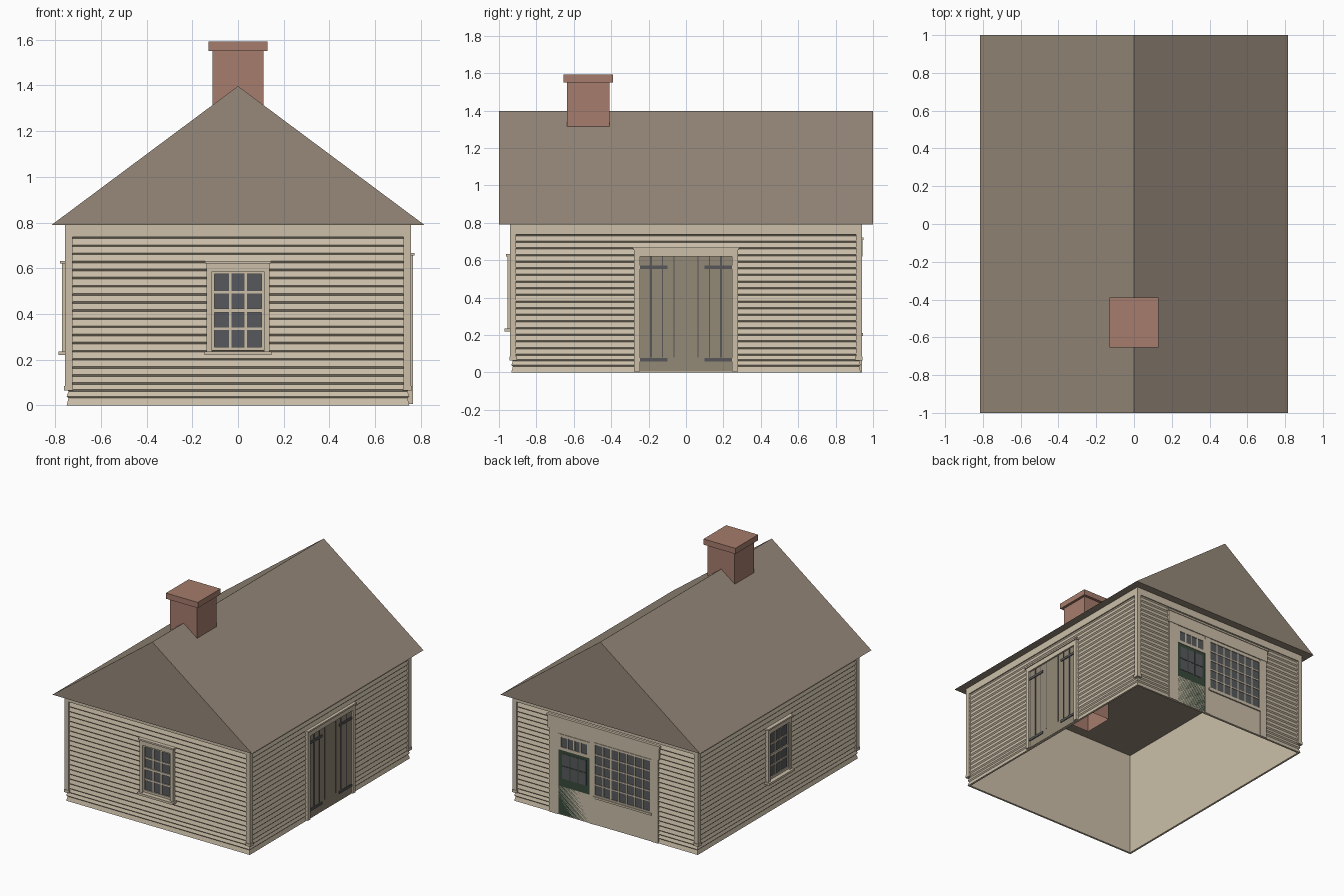
import bpy, bmesh

cube = bpy.data.objects.get("Cube")
if cube:
    bpy.data.objects.remove(cube, do_unlink=True)


def material(name, rgb):
    lin = [((c / 255 + 0.055) / 1.055) ** 2.4 for c in rgb] + [1]
    m = bpy.data.materials.new(name)
    m.use_nodes = True
    m.diffuse_color = lin
    bsdf = m.node_tree.nodes["Principled BSDF"]
    bsdf.inputs["Base Color"].default_value = lin
    bsdf.inputs["Roughness"].default_value = 0.9
    return m


TAN = material("tan paint", (204, 191, 169))
ROOF = material("roof shingle", (150, 137, 121))
BRICK = material("chimney brick", (166, 124, 108))
WOOD = material("weathered wood", (146, 136, 117))
IRON = material("dark iron", (87, 87, 90))
GLASS = material("window glass", (87, 89, 92))
GREEN = material("green paint", (57, 74, 60))


def finish(name, bm, mat):
    bmesh.ops.recalc_face_normals(bm, faces=bm.faces)
    mesh = bpy.data.meshes.new(name)
    bm.to_mesh(mesh)
    bm.free()
    mesh.materials.append(mat)
    ob = bpy.data.objects.new(name, mesh)
    bpy.context.collection.objects.link(ob)
    return ob


def add_box(bm, lo, hi):
    verts = bmesh.ops.create_cube(bm, size=1)["verts"]
    for v in verts:
        for i in range(3):
            v.co[i] = (lo[i] + hi[i]) / 2 + v.co[i] * (hi[i] - lo[i])


def boxes(name, mat, side, items):
    """Boxes on a wall: (u0, u1, z0, z1, depth0, depth1), depth from the house centre."""
    bm = bmesh.new()
    sign = 1 if side in ("right", "back") else -1
    for u0, u1, z0, z1, d0, d1 in items:
        d0, d1 = sorted((sign * d0, sign * d1))
        if side in ("front", "back"):
            add_box(bm, (u0, d0, z0), (u1, d1, z1))
        else:
            add_box(bm, (d0, u0, z0), (d1, u1, z1))
    return finish(name, bm, mat)


def ring_shell(name, rings, mat):
    """Skin of stacked rectangles (half x, half y, z)."""
    bm = bmesh.new()
    loops = [[bm.verts.new((sx * x, sy * y, z))
              for sx, sy in ((-1, -1), (1, -1), (1, 1), (-1, 1))] for x, y, z in rings]
    for a, b in zip(loops, loops[1:]):
        for i in range(4):
            j = (i + 1) % 4
            bm.faces.new((a[i], a[j], b[j], b[i]))
    return finish(name, bm, mat)


# Walls: lapped boards outside, plain inside, open below
HX, HY, EAVE = 0.75, 0.934, 0.79
rings = [(HX - 0.015, HY - 0.015, EAVE), (HX - 0.015, HY - 0.015, 0), (HX, HY, 0)]
for z in [0.035, 0.065] + [0.095 + 0.0355 * i for i in range(19)]:
    rings += [(HX - 0.008, HY - 0.008, z - 0.004), (HX, HY, z + 0.004)]
rings.append((HX - 0.005, HY - 0.005, EAVE))
ring_shell("lapped_walls", rings, TAN)

# Corner boards and frieze
for side, half, d in (("front", 0.757, 0.94), ("back", 0.757, 0.94),
                      ("right", 0.94, 0.757), ("left", 0.94, 0.757)):
    trim = [(-half, half, 0.737, EAVE, d - 0.02, d)]
    for s in (-1, 1):
        u0, u1 = sorted((s * half, s * (half - 0.032)))
        trim.append((u0, u1, 0.065, 0.737, d - 0.02, d))
        trim.append((u0 - 0.004, u1 + 0.004, 0.065, 0.085, d - 0.02, d + 0.004))
    boxes(side + "_trim", TAN, side, trim)

# Roof prism with closed soffit
bm = bmesh.new()
ends = [[bm.verts.new((x, y, z)) for x, z in ((-0.815, EAVE), (0.815, EAVE), (0, 1.397))]
        for y in (-1, 1)]
for end in ends:
    bm.faces.new(end)
for i in range(3):
    j = (i + 1) % 3
    bm.faces.new((ends[0][i], ends[0][j], ends[1][j], ends[1][i]))
finish("roof", bm, ROOF)

# Chimney, open at its lower end
bm = bmesh.new()
add_box(bm, (-0.111, -0.635, 0.63), (0.111, -0.41, 1.55))
bm.faces.ensure_lookup_table()
bmesh.ops.delete(bm, geom=[min(bm.faces, key=lambda f: f.calc_center_median().z)],
                 context='FACES_ONLY')
finish("chimney_shaft", bm, BRICK)
bm = bmesh.new()
add_box(bm, (-0.13, -0.655, 1.55), (0.13, -0.39, 1.592))
finish("chimney_cap", bm, BRICK)


def grid_bars(u0, u1, z0, z1, cols, rows, w, d0, d1):
    bars = []
    for i in range(1, cols):
        u = u0 + (u1 - u0) * i / cols
        bars.append((u - w / 2, u + w / 2, z0, z1, d0, d1))
    for i in range(1, rows):
        z = z0 + (z1 - z0) * i / rows
        bars.append((u0, u1, z - w / 2, z + w / 2, d0, d1))
    return bars


def frame(u0, u1, z0, z1, w, d0, d1):
    return [(u0, u0 + w, z0, z1, d0, d1), (u1 - w, u1, z0, z1, d0, d1),
            (u0 + w, u1 - w, z0, z0 + w, d0, d1), (u0 + w, u1 - w, z1 - w, z1, d0, d1)]


# Sash windows on the front and left walls
for side, d in (("front", HY), ("left", HX)):
    b = d - 0.01
    boxes(side + "_window_glass", GLASS, side, [(-0.105, 0.105, 0.25, 0.58, b, d + 0.002)])
    boxes(side + "_window_sash", TAN, side,
          frame(-0.118, 0.118, 0.24, 0.59, 0.016, b, d + 0.01)
          + grid_bars(-0.102, 0.102, 0.256, 0.574, 3, 4, 0.011, b, d + 0.008)
          + [(-0.102, 0.102, 0.406, 0.424, b, d + 0.01)])
    boxes(side + "_window_casing", TAN, side, [
        (-0.137, -0.114, 0.235, 0.62, b, d + 0.02),
        (0.114, 0.137, 0.235, 0.62, b, d + 0.02),
        (-0.114, 0.114, 0.586, 0.62, b, d + 0.02),
        (-0.145, 0.145, 0.62, 0.632, b, d + 0.028),
        (-0.147, 0.147, 0.22, 0.236, b, d + 0.036)])

# Plank double door on the right wall
boxes("plank_door", WOOD, "right", [(-0.25, 0.25, 0.005, 0.622, HX - 0.01, HX + 0.003)])
seams, straps = [], []
for s in (-1, 1):
    for u, w in ((0.187, 0.011), (0.125, 0.006), (0.064, 0.004)):
        seams.append((s * u - w / 2, s * u + w / 2, 0.08, 0.62, HX, HX + 0.005))
    for z in (0.067, 0.563):
        u0, u1 = sorted((s * 0.247, s * 0.1))
        straps.append((u0, u1, z - 0.009, z + 0.009, HX, HX + 0.009))
boxes("plank_door_seams", IRON, "right", seams)
boxes("plank_door_straps", IRON, "right", straps)
boxes("plank_door_casing", TAN, "right", [
    (-0.277, -0.247, 0.005, 0.62, HX - 0.01, HX + 0.015),
    (0.247, 0.277, 0.005, 0.62, HX - 0.01, HX + 0.015),
    (-0.277, 0.277, 0.62, 0.657, HX - 0.01, HX + 0.015),
    (-0.284, 0.284, 0.655, 0.667, HX - 0.01, HX + 0.022)])

# Shop front on the back wall
B = HY - 0.01
boxes("shop_panel", TAN, "back", [
    (-0.42, 0.46, 0.0, 0.21, B, HY + 0.002), (-0.42, 0.46, 0.595, 0.64, B, HY + 0.002),
    (0.09, 0.13, 0.0, 0.62, B, HY + 0.006)])
boxes("shop_pilasters", TAN, "back", [
    (0.385, 0.46, 0.0, 0.62, B, HY + 0.006), (-0.43, -0.375, 0.0, 0.62, B, HY + 0.006),
    (-0.375, 0.1, 0.195, 0.21, B, HY + 0.012)])
boxes("shop_header", TAN, "back", [
    (-0.44, 0.47, 0.62, 0.71, B, HY + 0.009), (-0.447, 0.477, 0.708, 0.722, B, HY + 0.014)])
boxes("shop_window_glass", GLASS, "back", [(-0.37, 0.09, 0.21, 0.6, B, HY + 0.001)])
boxes("shop_window_sash", TAN, "back",
      frame(-0.38, 0.1, 0.208, 0.606, 0.014, B, HY + 0.006)
      + grid_bars(-0.366, 0.086, 0.222, 0.592, 7, 5, 0.009, B, HY + 0.005))

# Green door with a glazed top and a transom above
boxes("green_door", GREEN, "back", [(0.13, 0.385, 0.005, 0.48, B, HY + 0.002)])
boxes("green_door_glass", GLASS, "back", [(0.158, 0.357, 0.27, 0.455, HY, HY + 0.004)])
boxes("green_door_bars", GREEN, "back",
      grid_bars(0.158, 0.357, 0.27, 0.455, 3, 2, 0.008, HY, HY + 0.006))
boxes("transom_glass", GLASS, "back", [(0.13, 0.385, 0.48, 0.6, B, HY + 0.001)])
boxes("transom_sash", TAN, "back",
      frame(0.13, 0.385, 0.48, 0.597, 0.022, B, HY + 0.006)
      + grid_bars(0.152, 0.363, 0.502, 0.575, 4, 1, 0.012, B, HY + 0.005))
